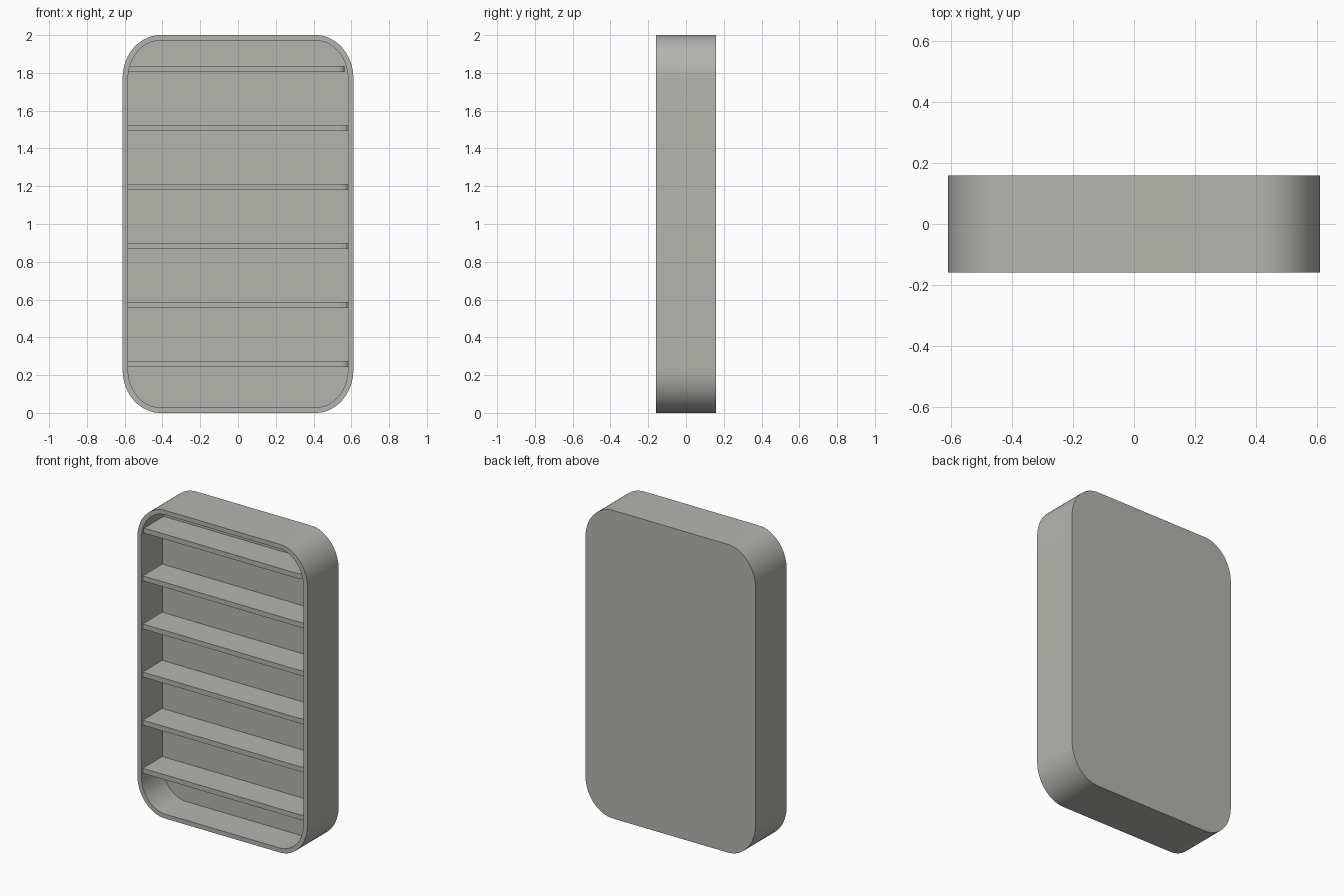
import bpy, bmesh, math

if "Cube" in bpy.data.objects:
    bpy.data.objects.remove(bpy.data.objects["Cube"])

grey = bpy.data.materials.new("warm grey")
grey.diffuse_color = (0.46, 0.46, 0.43, 1)
grey.use_nodes = True
grey.node_tree.nodes["Principled BSDF"].inputs["Base Color"].default_value = grey.diffuse_color

FRONT, BACK, PANEL = -0.16, 0.16, 0.055


def finish(bm, name):
    bmesh.ops.recalc_face_normals(bm, faces=bm.faces)
    mesh = bpy.data.meshes.new(name)
    bm.to_mesh(mesh)
    bm.free()
    mesh.materials.append(grey)
    obj = bpy.data.objects.new(name, mesh)
    bpy.context.collection.objects.link(obj)
    bpy.ops.object.select_all(action='DESELECT')
    bpy.context.view_layer.objects.active = obj
    obj.select_set(True)
    bpy.ops.object.shade_smooth_by_angle(angle=math.radians(30))
    return obj


def rounded_ring(bm, half_x, half_z, rx, rz, y, steps=16):
    """Rounded rectangle in the xz plane, centred on z = 1."""
    ring = []
    for k, (sx, sz) in enumerate([(1, 1), (-1, 1), (-1, -1), (1, -1)]):
        for i in range(steps + 1):
            a = math.pi / 2 * (k + i / steps)
            ring.append(bm.verts.new((sx * (half_x - rx) + rx * math.cos(a), y,
                                      1 + sz * (half_z - rz) + rz * math.sin(a))))
    return ring


def bridge(bm, a, b):
    for i in range(len(a)):
        j = (i + 1) % len(a)
        bm.faces.new((a[i], a[j], b[j], b[i]))


# Tray-like case: outer wall, rim, inner wall and back panel
bm = bmesh.new()
outer = (0.611, 1.0, 0.20, 0.23)
inner = (0.582, 0.971, 0.171, 0.201)
rings = [rounded_ring(bm, *outer, BACK), rounded_ring(bm, *outer, FRONT),
         rounded_ring(bm, *inner, FRONT), rounded_ring(bm, *inner, PANEL)]
for a, b in zip(rings, rings[1:]):
    bridge(bm, a, b)
bm.faces.new(rings[0])
bm.faces.new(rings[-1])
finish(bm, "case")


# Shelves with a softly rounded front right corner
def shelf(index, z, right):
    bm = bmesh.new()
    front, rx, ry = -0.145, 0.05, 0.025
    outline = [(right, PANEL + 0.01), (-0.59, PANEL + 0.01), (-0.59, front)]
    for i in range(9):
        a = math.pi / 2 * (i / 8 - 1)
        outline.append((right - rx + rx * math.cos(a), front + ry + ry * math.sin(a)))
    low = [bm.verts.new((x, y, z - 0.016)) for x, y in outline]
    high = [bm.verts.new((x, y, z + 0.016)) for x, y in outline]
    bm.faces.new(low)
    bm.faces.new(high)
    bridge(bm, low, high)
    finish(bm, f"shelf_{index + 1}")


for i in range(6):
    shelf(i, 0.259 + 0.3122 * i, 0.563 if i == 5 else 0.584)
